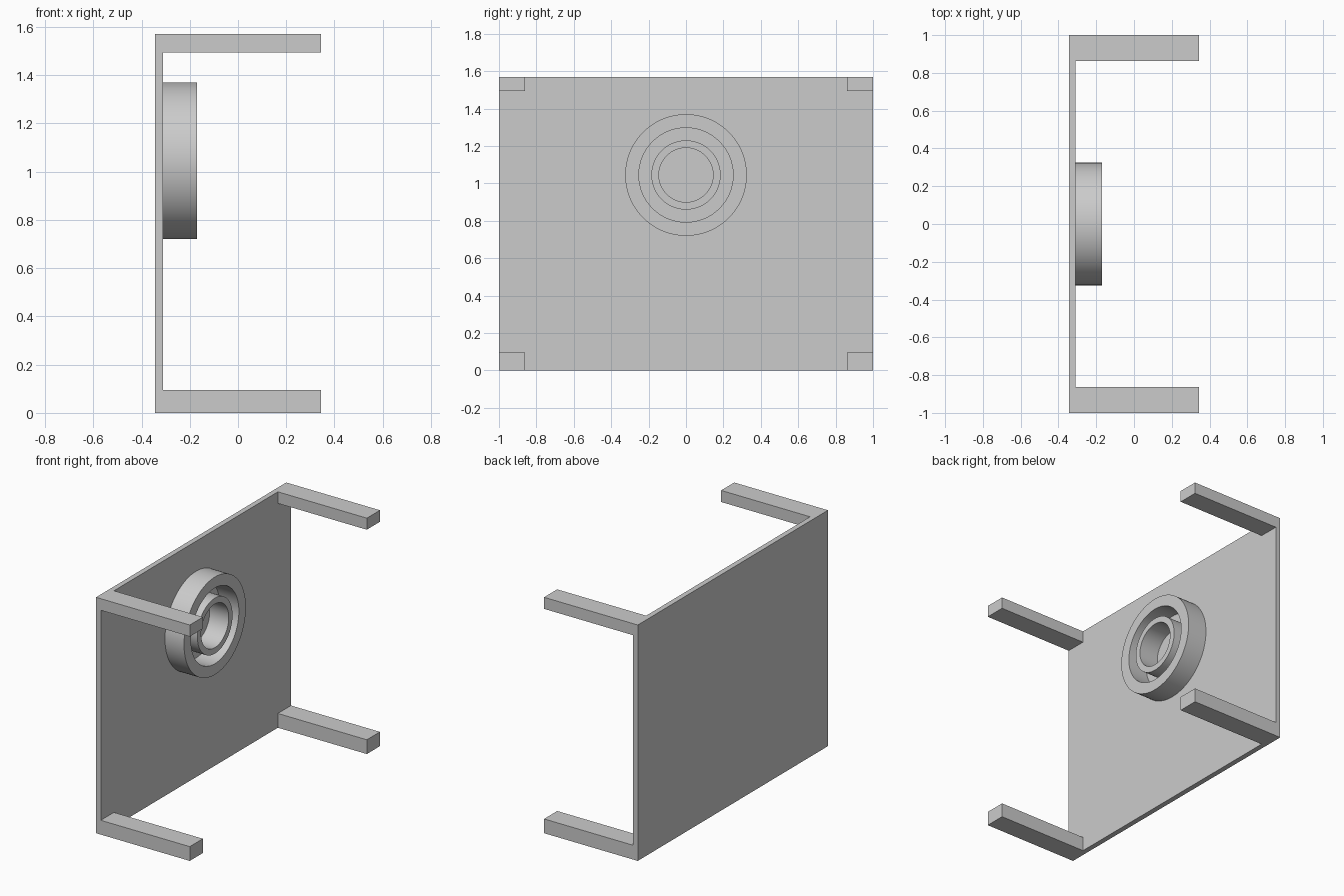
import bpy
import bmesh
from math import radians
from mathutils import Matrix, Vector

default = bpy.data.objects.get("Cube")
if default:
    bpy.data.objects.remove(default, do_unlink=True)

# One plain grey for the whole model
grey = bpy.data.materials.new("plain_grey")
grey.use_nodes = True
colour = (0.6, 0.6, 0.6, 1)
grey.diffuse_color = colour
grey.node_tree.nodes["Principled BSDF"].inputs["Base Color"].default_value = colour

PANEL_BACK, PANEL_FACE, LEG_END = -0.345, -0.31, 0.345
HEIGHT, HALF_WIDTH = 1.57, 1.0


def add_object(name, bm):
    mesh = bpy.data.meshes.new(name)
    bm.to_mesh(mesh)
    bm.free()
    mesh.materials.append(grey)
    obj = bpy.data.objects.new(name, mesh)
    bpy.context.collection.objects.link(obj)
    return obj


def box(name, low, high):
    low, high = Vector(low), Vector(high)
    bm = bmesh.new()
    bmesh.ops.create_cube(bm, size=1)
    bmesh.ops.scale(bm, vec=high - low, verts=bm.verts)
    bmesh.ops.translate(bm, vec=(low + high) / 2, verts=bm.verts)
    return add_object(name, bm)


def ring(name, outer, inner, depth=0.14, centre_z=1.045):
    """Square-section tube standing out of the panel along x."""
    bm = bmesh.new()
    corners = [(0, inner), (depth, inner), (depth, outer), (0, outer)]
    verts = [bm.verts.new((x, 0, r)) for x, r in corners]
    edges = [bm.edges.new((verts[i], verts[(i + 1) % 4])) for i in range(4)]
    bmesh.ops.spin(bm, geom=verts + edges, cent=(0, 0, 0), axis=(1, 0, 0),
                   angle=radians(360), steps=96, use_merge=True)
    bmesh.ops.remove_doubles(bm, verts=bm.verts, dist=0.0001)
    bmesh.ops.recalc_face_normals(bm, faces=bm.faces)
    bmesh.ops.transform(bm, verts=bm.verts,
                        matrix=Matrix.Translation((PANEL_FACE, 0, centre_z)))
    obj = add_object(name, bm)
    bpy.ops.object.select_all(action="DESELECT")
    obj.select_set(True)
    bpy.context.view_layer.objects.active = obj
    bpy.ops.object.shade_smooth_by_angle(angle=radians(30))


# Upright panel
box("panel", (PANEL_BACK, -HALF_WIDTH, 0), (PANEL_FACE, HALF_WIDTH, HEIGHT))

# Four corner legs; the lower pair is a little thicker
for level, bottom, top in (("lower", 0, 0.095), ("upper", 1.493, HEIGHT)):
    for end, y0, y1 in (("front", -HALF_WIDTH, -0.862), ("back", 0.862, HALF_WIDTH)):
        box(f"{level}_{end}_leg", (PANEL_FACE, y0, bottom), (LEG_END, y1, top))

# Two concentric rings on the panel
ring("outer_ring", 0.325, 0.252)
ring("inner_ring", 0.185, 0.145)
